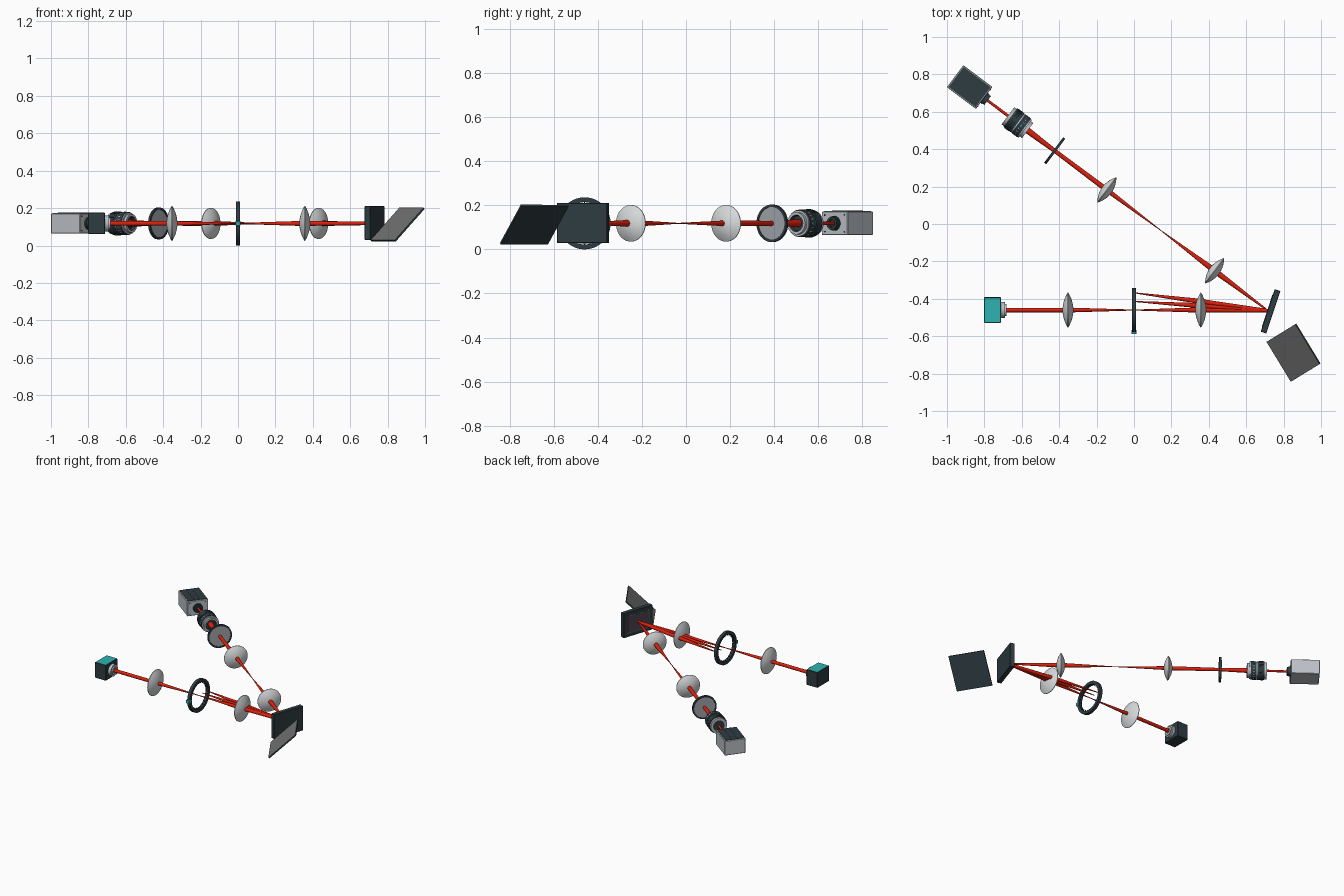
import bpy, bmesh, math
from mathutils import Matrix, Vector

if "Cube" in bpy.data.objects:
    bpy.data.objects.remove(bpy.data.objects["Cube"])


def material(name, rgb):
    m = bpy.data.materials.new(name)
    m.diffuse_color = (*rgb, 1)
    m.use_nodes = True
    m.node_tree.nodes["Principled BSDF"].inputs["Base Color"].default_value = m.diffuse_color
    return m


RED = material("beam red", (0.72, 0.015, 0.004))
GLASS = material("pale glass grey", (0.68, 0.70, 0.71))
DARK = material("dark slate", (0.028, 0.045, 0.054))
TEAL = material("teal", (0.027, 0.45, 0.45))
METAL = material("light metal", (0.50, 0.53, 0.57))
MID = material("mid grey", (0.36, 0.38, 0.41))
PLATE = material("warm grey", (0.165, 0.165, 0.165))
PANEL = material("chip plum", (0.08, 0.06, 0.085))

Z = 0.118
TURN = Vector((0.715, -0.463, Z))          # where the light path folds
ARM_DIR = math.atan2(0.6, -0.8)


def frame(x, y, angle=0.0, z=Z):
    return Matrix.Translation((x, y, z)) @ Matrix.Rotation(angle, 4, 'Z')


def first_arm(x):
    return frame(x, -0.46)


def second_arm(t):
    return frame(TURN.x + t * math.cos(ARM_DIR), TURN.y + t * math.sin(ARM_DIR), ARM_DIR)


def finish(name, bm, mats, matrix, smooth=False):
    bmesh.ops.recalc_face_normals(bm, faces=bm.faces)
    me = bpy.data.meshes.new(name)
    bm.to_mesh(me)
    bm.free()
    for m in mats:
        me.materials.append(m)
    ob = bpy.data.objects.new(name, me)
    bpy.context.collection.objects.link(ob)
    ob.matrix_world = matrix
    if smooth:
        bpy.ops.object.select_all(action='DESELECT')
        ob.select_set(True)
        bpy.context.view_layer.objects.active = ob
        bpy.ops.object.shade_smooth_by_angle(angle=math.radians(35))
    return ob


def lathe(name, profile, matrix, mats, bands=None, n=48, closed=False):
    """Turn (x, radius) points about local x; bands gives a material per segment."""
    bm = bmesh.new()
    rings = []
    for x, r in profile:
        if r < 1e-5:
            rings.append([bm.verts.new((x, 0, 0))])
        else:
            rings.append([bm.verts.new((x, r * math.cos(a), r * math.sin(a)))
                          for a in (2 * math.pi * i / n for i in range(n))])
    if closed:
        rings.append(rings[0])
    for k in range(len(rings) - 1):
        a, b = rings[k], rings[k + 1]
        for i in range(n):
            j = (i + 1) % n
            vs = [a[i % len(a)], a[j % len(a)], b[j % len(b)], b[i % len(b)]]
            f = bm.faces.new(list(dict.fromkeys(vs)))
            f.material_index = bands[k] if bands else 0
    return finish(name, bm, mats, matrix, True)


def box(name, size, matrix, mats, bevel=0.0, rule=None):
    bm = bmesh.new()
    bmesh.ops.create_cube(bm, size=1, matrix=Matrix.Diagonal((*size, 1)))
    if bevel:
        bmesh.ops.bevel(bm, geom=bm.edges[:], offset=bevel, segments=1, affect='EDGES')
    bm.normal_update()
    if rule:
        for f in bm.faces:
            f.material_index = rule(f.normal)
    return finish(name, bm, mats, matrix)


def beam(name, p, q, r0, r1):
    d = q - p
    m = Matrix.Translation(p) @ d.to_track_quat('X', 'Z').to_matrix().to_4x4()
    lathe(name, [(0, 0), (0, r0), (d.length, r1), (d.length, 0)], m, [RED], n=20)


def lens(name, matrix, radius, half=0.027):
    side = [(half * (1 - (i / 8) ** 2) + 0.002, radius * i / 8) for i in range(9)]
    lathe(name, side + [(-x, r) for x, r in reversed(side)], matrix, [GLASS])


def top_only(n):
    return 1 if n.z > 0.9 else 0


# light source: slate box with teal lid and metal nozzle
box("source_box", (0.09, 0.137, 0.115), first_arm(-0.756), [DARK, TEAL], 0.003, top_only)
lathe("source_nozzle", [(0, 0), (0, 0.042), (0.022, 0.042), (0.022, 0.032), (0.03, 0.032),
                        (0.03, 0.018), (0.022, 0.018), (0.022, 0)], first_arm(-0.712), [METAL])

# lenses
lens("source_lens", first_arm(-0.353), 0.093)
lens("fan_lens", first_arm(0.357), 0.093)
lens("return_lens", second_arm(0.355), 0.083)
lens("relay_lens", second_arm(1.075), 0.083)

# ring wheel with inner teeth and a teal tab
RING_R = 0.118
lathe("wheel_ring", [(-0.011, RING_R), (0.011, RING_R), (0.011, 0.096), (-0.011, 0.096)],
      first_arm(0), [DARK], closed=True, n=64)
for i in range(24):
    spin = Matrix.Rotation(2 * math.pi * i / 24, 4, 'X')
    box("wheel_tooth", (0.008, 0.004, 0.01),
        first_arm(0) @ spin @ Matrix.Translation((0, 0, 0.092)), [DARK])
box("wheel_tab", (0.026, 0.022, 0.026), frame(0, -0.578), [TEAL], 0.002)

# folding mirror chip: slate slab with a framed panel
mirror = frame(0.73, -0.467, math.radians(161.6), 0.12)
box("mirror_slab", (0.032, 0.24, 0.182), mirror, [DARK], 0.002)
box("mirror_frame", (0.003, 0.186, 0.13), mirror @ Matrix.Translation((0.016, 0, 0)), [PLATE])
box("mirror_panel", (0.004, 0.176, 0.12), mirror @ Matrix.Translation((0.0165, 0, 0)), [PANEL])

# tilted square plate, grey above and slate below
side = Vector((0.13, -0.215, 0)).normalized()
slope = Vector((0.155, 0.095, 0.175)).normalized()
normal = slope.cross(side)
if normal.z < 0:
    normal = -normal
side = slope.cross(normal).normalized()
slope = normal.cross(side).normalized()
normal.normalize()
tilt = Matrix((side, slope, normal)).transposed().to_4x4()
box("dump_plate", (0.25, 0.25, 0.01),
    Matrix.Translation((0.853, -0.688, 0.112)) @ tilt, [DARK, PLATE], 0,
    lambda n: 1 if n.z > 0.9 else 0)

# iris: slate rim with grey faces
lathe("iris", [(-0.004, 0), (-0.004, 0.074), (-0.007, 0.074), (-0.007, 0.085), (0.007, 0.085),
               (0.007, 0.074), (0.004, 0.074), (0.004, 0)],
      second_arm(1.424), [DARK, MID], [1, 0, 0, 0, 0, 0, 1])

# objective barrel: metal ends, slate body with a knurled grip
barrel = second_arm(1.672)
lathe("objective_barrel",
      [(-0.05, 0), (-0.05, 0.034), (-0.068, 0.038), (-0.068, 0.05), (-0.052, 0.05),
       (-0.052, 0.059), (-0.044, 0.059), (-0.044, 0.062), (-0.006, 0.062), (-0.006, 0.059),
       (0.0, 0.059), (0.0, 0.062), (0.048, 0.062), (0.048, 0.057), (0.064, 0.057),
       (0.064, 0.04), (0.064, 0)],
      barrel, [DARK, METAL], [0, 0, 1, 1, 1, 1, 0, 0, 0, 1, 0, 0, 0, 1, 1, 0])
for i in range(32):
    box("objective_rib", (0.028, 0.005, 0.004), barrel
        @ Matrix.Rotation(2 * math.pi * i / 32, 4, 'X') @ Matrix.Translation((0.026, 0, 0.062)),
        [DARK])
# painted ticks: short pale marks and a teal dash around the front half
for i in range(20):
    teal = i % 5 == 0
    box("objective_mark", (0.005 if teal else 0.012, 0.012 if teal else 0.0035, 0.002), barrel
        @ Matrix.Rotation(2 * math.pi * i / 20, 4, 'X') @ Matrix.Translation((-0.024, 0, 0.062)),
        [TEAL if teal else METAL])

# camera: metal body, slate lid, mount and screws
camera = second_arm(1.992)
box("camera_body", (0.194, 0.147, 0.108), camera, [METAL], 0.003)
box("camera_lid", (0.18, 0.133, 0.003), camera @ Matrix.Translation((0, 0, 0.055)), [DARK])
for s in (-1, 1):
    box("camera_lid_rib", (0.176, 0.004, 0.002),
        camera @ Matrix.Translation((0, s * 0.02, 0.057)), [DARK])
    for u in (-1, 1):
        lathe("camera_screw", [(-0.002, 0), (-0.002, 0.004), (0, 0.004)],
              camera @ Matrix.Translation((-0.097, s * 0.056, u * 0.038)), [DARK], n=12)
lathe("camera_mount", [(0, 0.033), (-0.012, 0.033), (-0.012, 0.029), (-0.024, 0.029),
                       (-0.024, 0.018), (-0.01, 0.018), (-0.01, 0)],
      second_arm(1.896), [DARK])

# beams along the first arm, fanning out between wheel and mirror
a1 = lambda x, dy=0.0: Vector((x, -0.46 + dy, Z))
beam("source_beam", a1(-0.7), a1(-0.353), 0.012, 0.012)
beam("focus_beam", a1(-0.353), a1(0), 0.013, 0.0025)
for dy in (0.0, 0.046, 0.092):
    mid = a1(0.357, dy * 0.5)
    beam("fan_beam", a1(0, dy), mid, 0.0025, 0.014)
    beam("fan_return_beam", mid, TURN, 0.013, 0.009)

# beams along the second arm
a2 = lambda t: second_arm(t).to_translation()
for name, t0, t1, r0, r1 in (("return_beam", 0, 0.355, 0.004, 0.016),
                             ("cross_beam_in", 0.355, 0.713, 0.016, 0.002),
                             ("cross_beam_out", 0.713, 1.07, 0.002, 0.013),
                             ("relay_beam", 1.07, 1.424, 0.014, 0.011),
                             ("iris_beam", 1.424, 1.625, 0.011, 0.018),
                             ("camera_beam", 1.73, 1.888, 0.008, 0.007)):
    beam(name, a2(t0), a2(t1), r0, r1)
